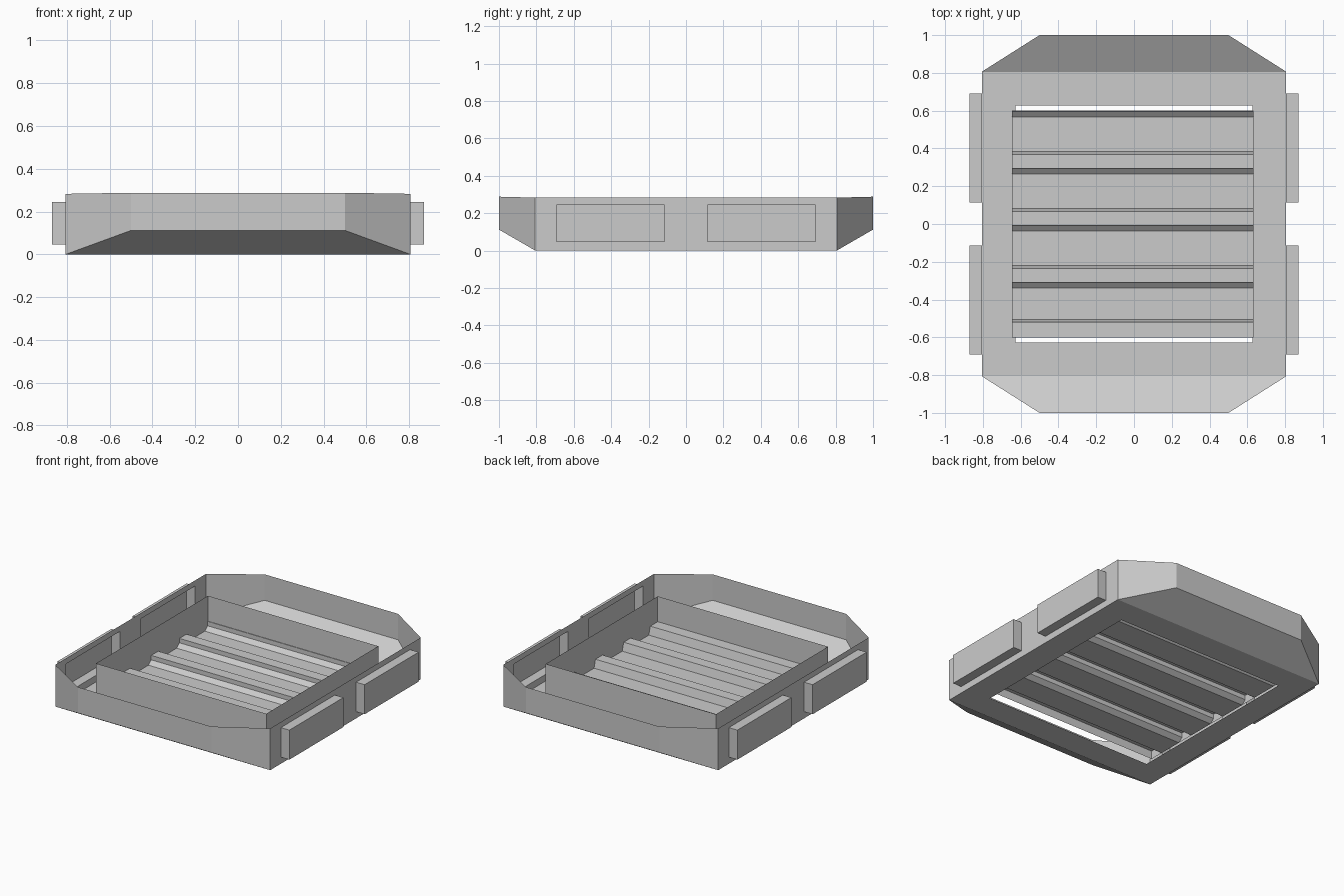
import bpy
import bmesh

if "Cube" in bpy.data.objects:
    bpy.data.objects.remove(bpy.data.objects["Cube"])


def make_object(name, quads):
    """Build a sheet object from corner loops, welding shared corners."""
    bm = bmesh.new()
    for q in quads:
        bm.faces.new([bm.verts.new(p) for p in q])
    bmesh.ops.remove_doubles(bm, verts=bm.verts, dist=0.0005)
    bmesh.ops.recalc_face_normals(bm, faces=bm.faces)
    mesh = bpy.data.meshes.new(name)
    bm.to_mesh(mesh)
    bm.free()
    ob = bpy.data.objects.new(name, mesh)
    bpy.context.collection.objects.link(ob)
    return ob


W, L = 0.806, 0.806        # half size of the flat base
NX, NY, NZ = 0.5, 1.0, 0.112  # raised narrow ends
TOP, END_TOP = 0.283, 0.288
HOLE = 0.628               # half size of the base opening
POD_X = 0.87
POD_Y = [-0.692, -0.114, 0.114, 0.692]
POD_Z = [0.045, 0.245]

shell = []

# base plate around the square opening
outer = [(-W, -L, 0), (W, -L, 0), (W, L, 0), (-W, L, 0)]
inner = [(-HOLE, -HOLE, 0), (HOLE, -HOLE, 0), (HOLE, HOLE, 0), (-HOLE, HOLE, 0)]
for i in range(4):
    j = (i + 1) % 4
    shell.append([outer[i], outer[j], inner[j], inner[i]])

# sloped ends: ramp, end wall and two corner walls each
for s in (-1, 1):
    shell.append([(-W, s * L, 0), (W, s * L, 0), (NX, s * NY, NZ), (-NX, s * NY, NZ)])
    shell.append([(-NX, s * NY, NZ), (NX, s * NY, NZ), (NX, s * NY, END_TOP), (-NX, s * NY, END_TOP)])
    for m in (-1, 1):
        shell.append([(m * W, s * L, 0), (m * NX, s * NY, NZ),
                      (m * NX, s * NY, END_TOP), (m * W, s * L, TOP)])

# side walls with two pockets pushed outwards
ys = [-L] + POD_Y + [L]
zs = [0] + POD_Z + [TOP]
for m in (-1, 1):
    x0, x1 = m * W, m * POD_X
    for i in range(5):
        for k in range(3):
            a, b, c, d = ys[i], ys[i + 1], zs[k], zs[k + 1]
            ring = [(a, c), (b, c), (b, d), (a, d)]
            if i in (1, 3) and k == 1:
                shell.append([(x1, y, z) for y, z in ring])
                for n in range(4):
                    p, q = ring[n], ring[(n + 1) % 4]
                    shell.append([(x0, *p), (x0, *q), (x1, *q), (x1, *p)])
            else:
                shell.append([(x0, y, z) for y, z in ring])
make_object("outer_shell", shell)

# inner frame: four upright sheets
X0, X1, Y, LOW, HIGH = -0.645, 0.632, 0.6, 0.03, 0.257
ring = [(X0, -Y), (X1, -Y), (X1, Y), (X0, Y)]
make_object("inner_frame", [
    [(*ring[i], LOW), (*ring[(i + 1) % 4], LOW), (*ring[(i + 1) % 4], HIGH), (*ring[i], HIGH)]
    for i in range(4)])

# stepped slat floor: one profile repeated four times
RIDGE = 0.085
profile = [(-Y, LOW)]
for n in range(4):
    t = -0.31 + 0.302 * n
    if n:
        profile += [(t - 0.227, RIDGE), (t - 0.212, LOW)]
    else:
        profile += [(-Y, RIDGE), (-0.52, RIDGE), (-0.505, LOW)]
    profile += [(t - 0.03, LOW), (t, 0.055), (t, RIDGE)]
profile.append((Y, RIDGE))
make_object("slat_floor", [
    [(X0, *a), (X1, *a), (X1, *b), (X0, *b)] for a, b in zip(profile, profile[1:])])
